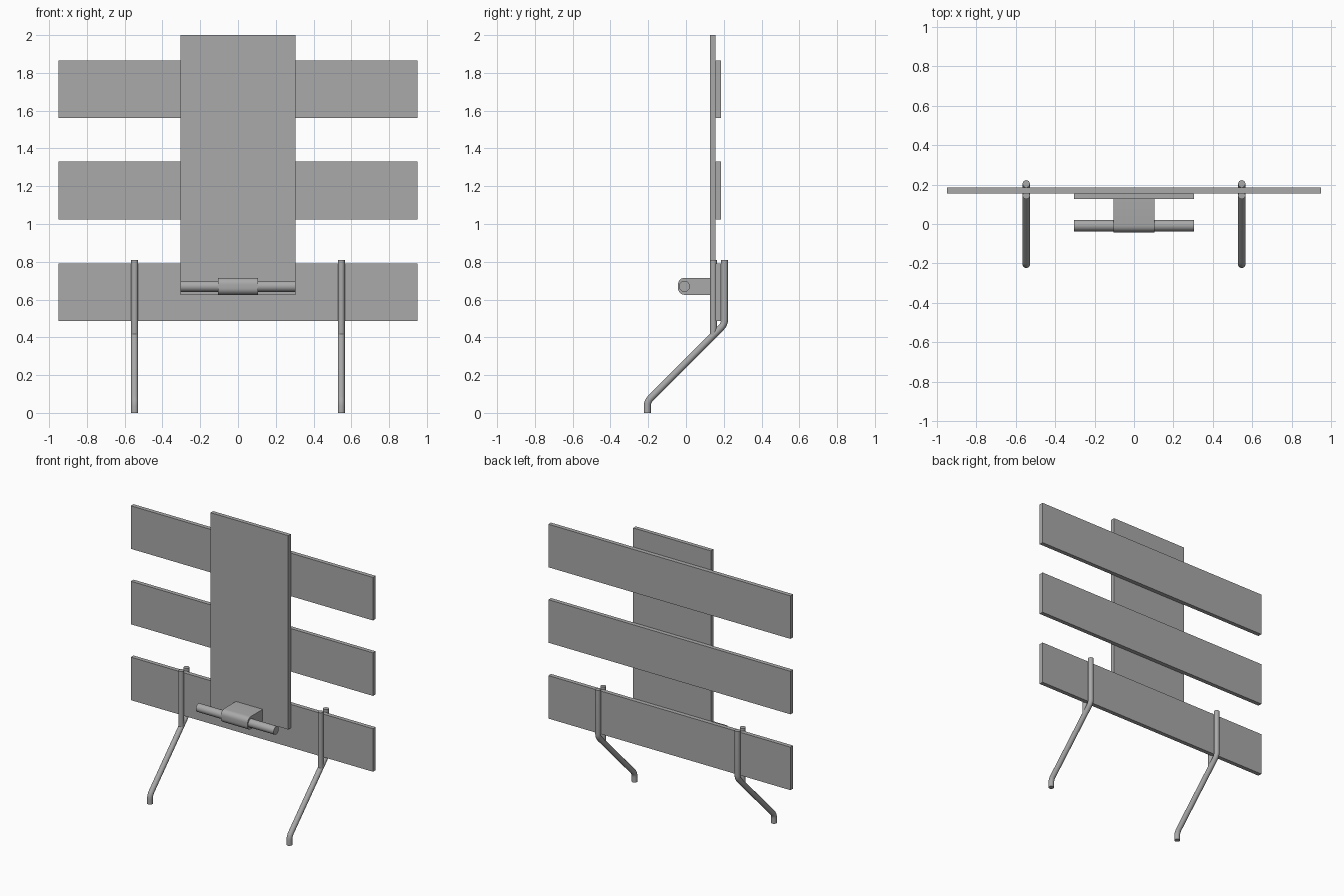
import bpy, bmesh, math
from mathutils import Vector

old = bpy.data.objects.get("Cube")
if old:
    bpy.data.objects.remove(old, do_unlink=True)

GREY = (0.4, 0.4, 0.4, 1)
grey = bpy.data.materials.new("plain grey")
grey.use_nodes = True
grey.diffuse_color = GREY
grey.node_tree.nodes["Principled BSDF"].inputs["Base Color"].default_value = GREY


def finish(bm, name, smooth=False):
    bmesh.ops.recalc_face_normals(bm, faces=bm.faces)
    mesh = bpy.data.meshes.new(name)
    bm.to_mesh(mesh)
    bm.free()
    mesh.materials.append(grey)
    obj = bpy.data.objects.new(name, mesh)
    bpy.context.collection.objects.link(obj)
    if smooth:
        bpy.ops.object.select_all(action="DESELECT")
        obj.select_set(True)
        bpy.context.view_layer.objects.active = obj
        bpy.ops.object.shade_smooth_by_angle(angle=math.radians(35))
    return obj


def box(name, half_width, y0, y1, z0, z1):
    bm = bmesh.new()
    bmesh.ops.create_cube(bm, size=1)
    for v in bm.verts:
        v.co = (v.co.x * 2 * half_width,
                (y0 + y1) / 2 + v.co.y * (y1 - y0),
                (z0 + z1) / 2 + v.co.z * (z1 - z0))
    return finish(bm, name)


def rounded_path(points, radius, steps=4):
    """Replace each inner corner with a short curve."""
    pts = [Vector(p) for p in points]
    path = [pts[0]]
    for a, b, c in zip(pts, pts[1:], pts[2:]):
        start = b + (a - b).normalized() * radius
        end = b + (c - b).normalized() * radius
        for i in range(steps + 1):
            t = i / steps
            path.append(start * (1 - t) ** 2 + b * 2 * t * (1 - t) + end * t * t)
    return path + [pts[-1]]


def rod(name, path, radius, sides=20):
    """Sweep a circle along a path lying in a plane of constant x, or along x."""
    bm = bmesh.new()
    rings = []
    for i, p in enumerate(path):
        ahead = (path[min(i + 1, len(path) - 1)] - p).normalized()
        behind = (p - path[max(i - 1, 0)]).normalized()
        tangent = (ahead + behind).normalized()
        side = Vector((0, 1, 0)) if abs(tangent.x) > 0.9 else Vector((1, 0, 0))
        up = tangent.cross(side)
        ring = []
        for k in range(sides):
            a = math.tau * k / sides
            ring.append(bm.verts.new(p + (side * math.cos(a) + up * math.sin(a)) * radius))
        rings.append(ring)
    for r, s in zip(rings, rings[1:]):
        for k in range(sides):
            n = (k + 1) % sides
            bm.faces.new((r[k], r[n], s[n], s[k]))
    bm.faces.new(rings[0])
    bm.faces.new(rings[-1])
    return finish(bm, name, smooth=True)


# Upright board and the three cross boards behind it
box("upright_board", 0.305, 0.127, 0.156, 0.625, 2.0)
for name, z in (("lower", 0.487), ("middle", 1.025), ("upper", 1.56)):
    box(name + "_cross_board", 0.95, 0.156, 0.186, z, z + 0.305)

# Bracket block with rounded front edges
block = box("bracket_block", 0.105, -0.042, 0.13, 0.625, 0.715)
bm = bmesh.new()
bm.from_mesh(block.data)
front = [e for e in bm.edges if all(v.co.y < 0 for v in e.verts)
         and abs(e.verts[0].co.x - e.verts[1].co.x) > 0.1]
bmesh.ops.bevel(bm, geom=front, offset=0.034, segments=6, profile=0.5, affect="EDGES")
bm.to_mesh(block.data)
bm.free()
bpy.ops.object.select_all(action="DESELECT")
block.select_set(True)
bpy.context.view_layer.objects.active = block
bpy.ops.object.shade_smooth_by_angle(angle=math.radians(35))

# Foot bar through the bracket
rod("foot_bar", [Vector((-0.305, -0.008, 0.67)), Vector((0.305, -0.008, 0.67))], 0.029)

# Bent legs whose forked tops grip the lower cross board
for label, x in (("right", -0.547), ("left", 0.547)):
    bend = [(x, -0.205, 0), (x, -0.205, 0.06), (x, 0.204, 0.47), (x, 0.204, 0.81)]
    rod(label + "_leg", rounded_path(bend, 0.025), 0.0185)
    rod(label + "_leg_prong", [Vector((x, 0.145, 0.41)), Vector((x, 0.145, 0.81))], 0.0185)
